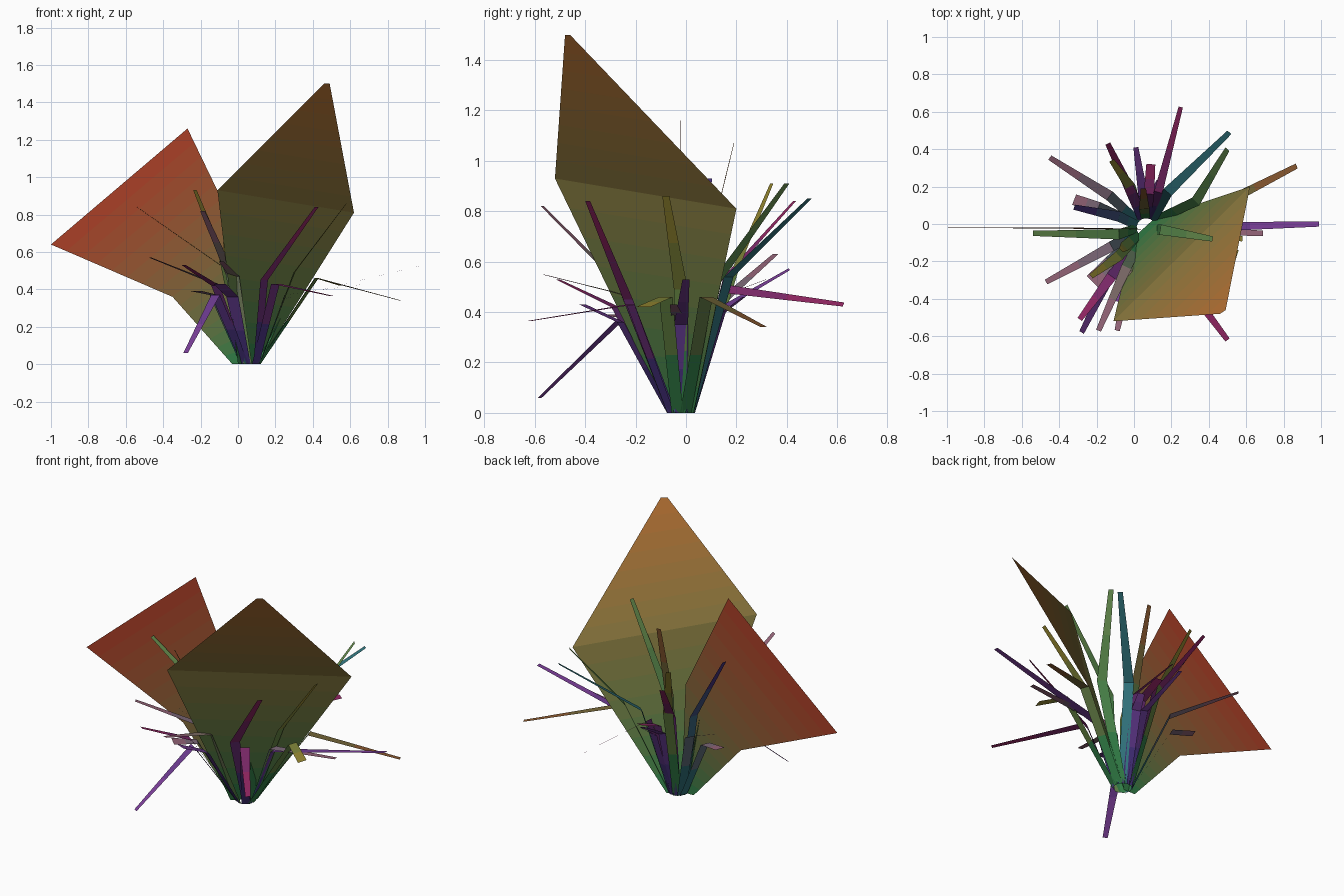
import bpy
from mathutils import Vector, Matrix

if "Cube" in bpy.data.objects:
    bpy.data.objects.remove(bpy.data.objects["Cube"])

ROOT = Vector((0.065, -0.02, 0))   # centre of the tuft on the ground

PALETTE = {
    "magenta": (0.30, 0.02, 0.13), "purple": (0.20, 0.05, 0.32),
    "green": (0.14, 0.28, 0.08), "olive": (0.30, 0.24, 0.03),
    "mauve": (0.30, 0.13, 0.19), "brown": (0.25, 0.10, 0.03),
    "teal": (0.03, 0.17, 0.20), "indigo": (0.06, 0.03, 0.20),
    "leaf_green": (0.03, 0.20, 0.06), "rust": (0.40, 0.05, 0.02),
    "orange": (0.42, 0.15, 0.03),
}


def material(low, high, t):
    """Material on the fade from one colour to another."""
    name = f"{low}_to_{high}_{round(t*100)}"
    m = bpy.data.materials.get(name) or bpy.data.materials.new(name)
    m.diffuse_color = (*Vector(PALETTE[low]).lerp(Vector(PALETTE[high]), t), 1)
    m.use_nodes = True
    m.node_tree.nodes["Principled BSDF"].inputs["Base Color"].default_value = m.diffuse_color
    return m


def sheet(name, rows, low, high, cuts):
    """Flat strip through pairs of edge points, fading from low to high colour."""
    fine = []
    for (a, b), (c, d) in zip(rows, rows[1:]):
        a, b, c, d = map(Vector, (a, b, c, d))
        fine += [(a.lerp(c, k/cuts), b.lerp(d, k/cuts)) for k in range(cuts)]
    fine.append(tuple(map(Vector, rows[-1])))
    n = len(fine) - 1
    me = bpy.data.meshes.new(name)
    me.from_pydata([p for row in fine for p in row], [],
                   [(2*i, 2*i+1, 2*i+3, 2*i+2) for i in range(n)])
    for i, p in enumerate(me.polygons):
        me.materials.append(material(low, high, i/(n-1)))
        p.material_index = i
    ob = bpy.data.objects.new(name, me)
    bpy.context.collection.objects.link(ob)


def blade(tip, bend, low, high, tip_w=0.014, mid_w=0.028, roll=0.0):
    """Bent grass blade, its width level and square to its heading, then rolled."""
    tip, bend = Vector(tip), Vector(bend)
    head = ((tip - ROOT) * Vector((1, 1, 0))).normalized()
    side = Vector((-head.y, head.x, 0))
    rolled = Matrix.Rotation(roll, 3, head) @ side
    base = ROOT + head * 0.05
    sheet("grass_blade", [(base - side*0.024, base + side*0.024),
                          (bend - rolled*mid_w, bend + rolled*mid_w),
                          (tip - rolled*tip_w, tip + rolled*tip_w)], low, high, 2)


# large leaf on the right, leaning forward
sheet("large_leaf_right", [
    ((0.00, -0.07, 0), (0.11, 0.03, 0)),
    ((-0.11, -0.52, 0.93), (0.62, 0.20, 0.81)),
    ((0.46, -0.48, 1.5), (0.49, -0.46, 1.5))], "leaf_green", "orange", 8)

# large upright leaf on the left
sheet("large_leaf_left", [
    ((-0.03, -0.03, 0), (0.05, -0.03, 0)),
    ((-0.35, -0.025, 0.36), (0.02, -0.025, 0.66)),
    ((-1.0, -0.02, 0.64), (-0.27, -0.02, 1.26))], "leaf_green", "rust", 8)

# blades on the left
blade((-0.54, -0.05, .84), (-0.08, -0.055, .52), "leaf_green", "green")
blade((-0.45, 0.355, .63), (-0.13, 0.15, .45), "teal", "mauve")
blade((-0.32, 0.09, .93), (-0.08, 0.04, .52), "teal", "indigo")
blade((-0.32, 0.13, .42), (-0.19, 0.09, .40), "teal", "mauve", 0.03)
blade((-0.47, -0.31, .57), (-0.12, -0.12, .43), "teal", "mauve")

# blades towards the front
blade((-0.23, -0.28, .93), (-0.08, -0.17, .56), "leaf_green", "olive")
blade((-0.07, -0.14, .65), (-0.05, -0.12, .46), "leaf_green", "olive")
blade((-0.29, -0.51, .53), (-0.12, -0.28, .42), "indigo", "magenta")
blade((-0.28, -0.58, .06), (-0.12, -0.26, .37), "indigo", "purple")
blade((-0.19, -0.57, .82), (-0.04, -0.23, .48), "leaf_green", "mauve")
blade((-0.09, -0.57, .55), (-0.02, -0.25, .47), "green", "mauve")
blade((-0.10, -0.41, .43), (-0.03, -0.26, .36), "indigo", "purple", 0.035, 0.035)
blade((-0.22, -0.31, .39), (-0.13, -0.20, .37), "teal", "mauve", 0.045, 0.03)
blade((0.50, -0.62, .365), (0.20, -0.22, .43), "indigo", "magenta")
blade((0.42, -0.39, .84), (0.14, -0.23, .45), "indigo", "magenta")

# blades on the right
blade((0.42, -0.08, 1.05), (0.14, -0.03, .55), "leaf_green", "green")
blade((0.58, -0.08, .86), (0.30, -0.02, .49), "leaf_green", "olive")
blade((0.99, 0.0, .53), (0.25, -0.02, .35), "indigo", "purple")
blade((0.55, -0.17, .42), (0.42, -0.08, .46), "leaf_green", "olive", 0.03)
blade((0.69, -0.05, .43), (0.25, -0.03, .37), "teal", "mauve")
blade((0.87, 0.31, .34), (0.42, 0.08, .46), "leaf_green", "brown")

# blades towards the back
blade((0.50, 0.40, .91), (0.33, 0.12, .52), "leaf_green", "green")
blade((0.51, 0.49, .85), (0.18, 0.17, .54), "teal", "teal")
blade((0.25, 0.625, .43), (0.13, 0.17, .49), "indigo", "magenta", roll=0.6)
blade((0.05, 0.19, 1.07), (0.055, 0.08, .62), "leaf_green", "brown")
blade((0.09, 0.32, .53), (0.08, 0.16, .47), "indigo", "magenta", 0.024)
blade((0.14, 0.23, .46), (0.11, 0.15, .40), "indigo", "purple", 0.02)
blade((0.01, 0.41, .57), (0.05, 0.15, .42), "indigo", "purple", roll=0.3)
blade((-0.14, 0.43, .84), (-0.01, 0.16, .54), "indigo", "magenta")
blade((-0.12, 0.34, .91), (-0.02, 0.20, .58), "leaf_green", "olive")
